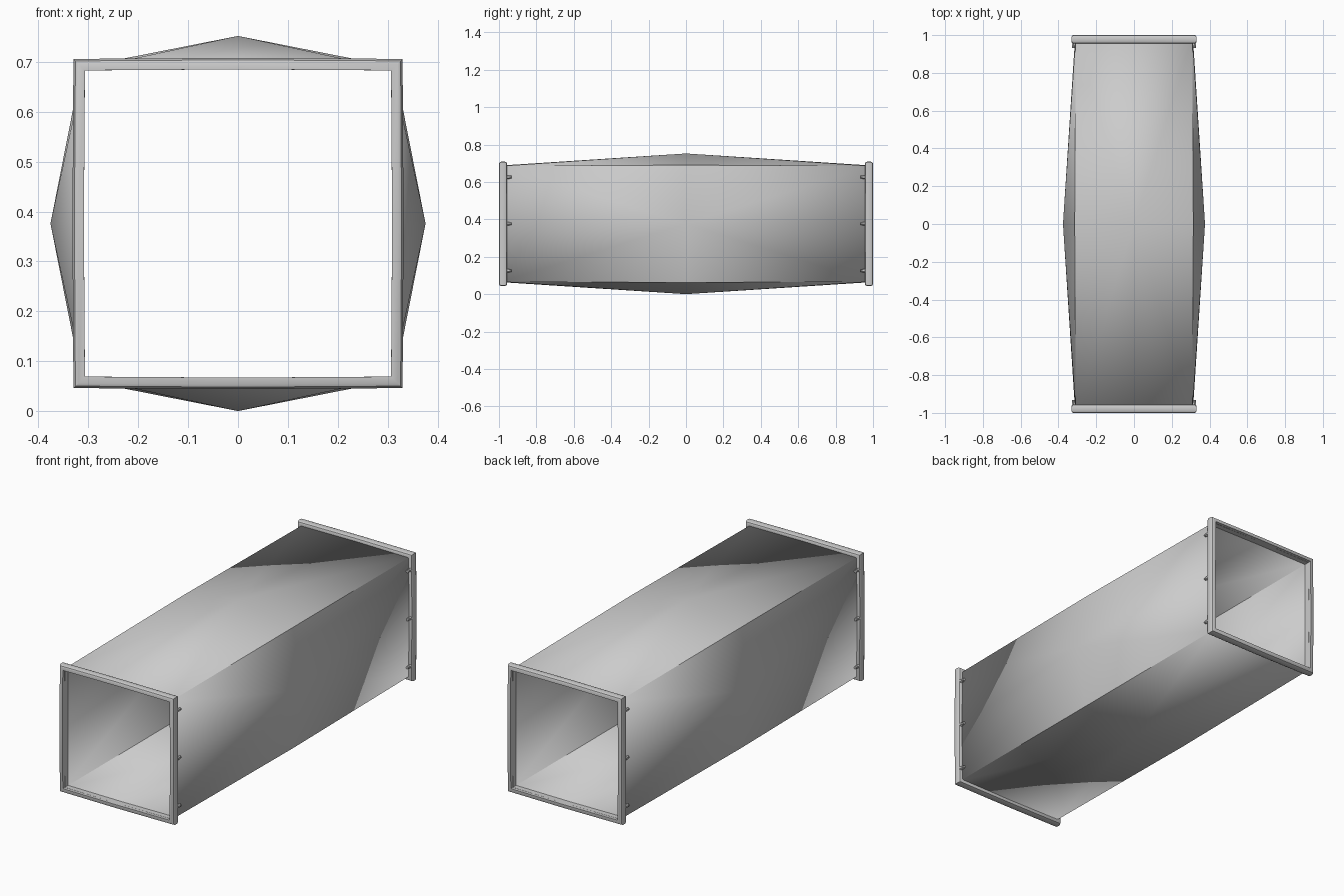
import bpy, bmesh, math
from mathutils import Vector

if "Cube" in bpy.data.objects:
    bpy.data.objects.remove(bpy.data.objects["Cube"])

CZ = 0.376                      # height of the duct axis
DIRS = [(1, -1), (1, 0), (1, 1), (0, 1), (-1, 1), (-1, 0), (-1, -1), (0, -1)]


def ring(bm, y, corner, mid):
    """Square loop of 8 points: corners and (bowed) side middles."""
    return [bm.verts.new((dx * r, y, CZ + dz * r))
            for dx, dz in DIRS for r in [corner if dx and dz else mid]]


def finish(bm, name, angle=30):
    bmesh.ops.recalc_face_normals(bm, faces=bm.faces)
    me = bpy.data.meshes.new(name)
    bm.to_mesh(me)
    bm.free()
    ob = bpy.data.objects.new(name, me)
    bpy.context.collection.objects.link(ob)
    bpy.ops.object.select_all(action='DESELECT')
    ob.select_set(True)
    bpy.context.view_layer.objects.active = ob
    bpy.ops.object.shade_smooth_by_angle(angle=math.radians(angle))
    return ob


# Duct body: open square tube, each panel creased outward to a central peak
bm = bmesh.new()
centre = ring(bm, 0, 0.314, CZ)
for s in (-1, 1):
    end = ring(bm, s * 0.985, 0.309, 0.312)
    for i in range(1, 8, 2):
        for j in (i - 1, (i + 1) % 8):
            bm.faces.new((centre[i], end[i], end[j]))
            bm.faces.new((centre[i], end[j], centre[j]))
body = finish(bm, "duct_body")
sheet = body.modifiers.new("sheet_thickness", 'SOLIDIFY')
sheet.thickness = 0.003
sheet.offset = -1

# Flanges: rounded profile swept round the square at each end
profile = [(0.307, 1.0), (0.320, 1.0), (0.326, 0.997), (0.330, 0.989),
           (0.330, 0.967), (0.326, 0.959), (0.320, 0.956), (0.307, 0.956)]
for s, label in ((-1, "front"), (1, "back")):
    bm = bmesh.new()
    loops = [ring(bm, s * y, r, r + 0.002) for r, y in profile]
    for k in range(len(loops)):
        a, b = loops[k], loops[(k + 1) % len(loops)]
        for i in range(8):
            j = (i + 1) % 8
            bm.faces.new((a[i], a[j], b[j], b[i]))
    finish(bm, label + "_flange", 35)

# Bolts: hex head and shank behind each flange, three per side
for s, label in ((-1, "front"), (1, "back")):
    for side, sname in ((-1, "left"), (1, "right")):
        for n, dz in enumerate((-0.25, 0, 0.25)):
            bm = bmesh.new()
            for radius, y0, y1, sides in ((0.0095, 0.944, 0.958, 6), (0.007, 0.932, 0.946, 8)):
                new = bmesh.ops.create_cone(bm, cap_ends=True, segments=sides, radius1=radius,
                                            radius2=radius, depth=y1 - y0)["verts"]
                for v in new:
                    x, y, z = v.co
                    v.co = Vector((side * 0.320 + x, s * ((y0 + y1) / 2 + z), CZ + dz + y))
            finish(bm, f"{label}_{sname}_bolt_{n + 1}")
